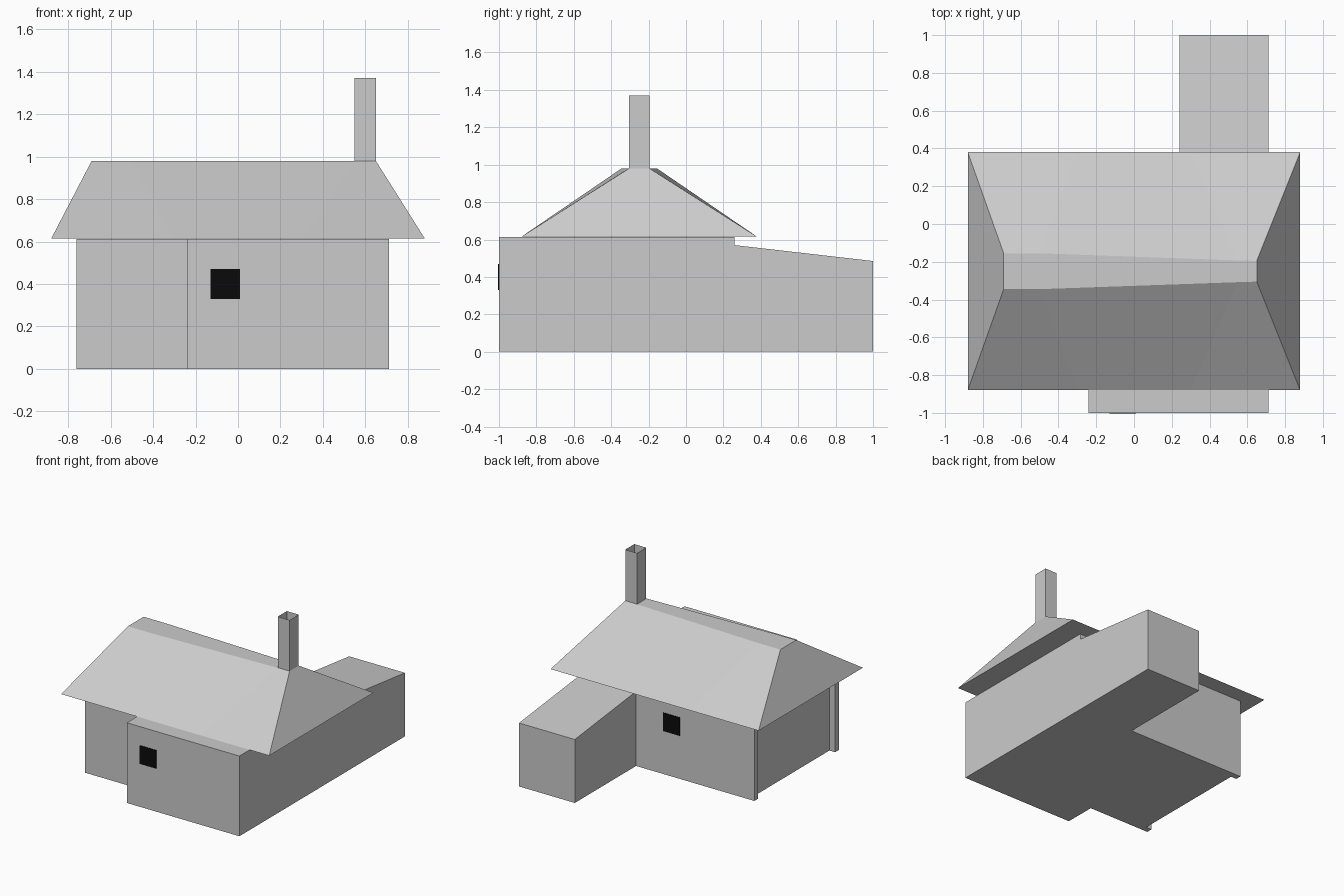
import bpy
import bmesh

cube = bpy.data.objects.get("Cube")
if cube:
    bpy.data.objects.remove(cube, do_unlink=True)


def make_material(name, value):
    mat = bpy.data.materials.new(name)
    mat.use_nodes = True
    colour = (value, value, value, 1)
    mat.diffuse_color = colour
    mat.node_tree.nodes["Principled BSDF"].inputs["Base Color"].default_value = colour
    return mat


GREY = make_material("plain grey", 0.6)
BLACK = make_material("window black", 0.003)


def finish(name, bm, mat, closed=True):
    if closed:
        bmesh.ops.recalc_face_normals(bm, faces=bm.faces)
    mesh = bpy.data.meshes.new(name)
    bm.to_mesh(mesh)
    bm.free()
    mesh.materials.append(mat)
    obj = bpy.data.objects.new(name, mesh)
    bpy.context.collection.objects.link(obj)
    return obj


def extrude_profile(name, points, offset, mat):
    """Closed solid made by sweeping a flat outline along an offset."""
    bm = bmesh.new()
    face = bm.faces.new([bm.verts.new(p) for p in points])
    swept = bmesh.ops.extrude_face_region(bm, geom=[face], use_keep_orig=True)
    verts = [g for g in swept["geom"] if isinstance(g, bmesh.types.BMVert)]
    bmesh.ops.translate(bm, verts=verts, vec=offset)
    return finish(name, bm, mat)


EAVE, RIDGE = 0.615, 0.98
SIDE, END_WALL = 0.712, 0.76
BACK, FRONT = 0.26, -1.0

# Walls: one outline with the front room and the projecting gable-wall ends
footprint = [(SIDE, FRONT), (SIDE, BACK), (-END_WALL, BACK), (-END_WALL, BACK - 0.045),
             (-SIDE, BACK - 0.045), (-SIDE, -END_WALL + 0.045),
             (-END_WALL, -END_WALL + 0.045), (-END_WALL, -END_WALL),
             (-0.24, -END_WALL), (-0.24, FRONT)]
extrude_profile("walls", [(x, y, 0) for x, y in footprint], (0, 0, EAVE - 0.002), GREY)

# Rear wing with a gently sloping top
wing = [(BACK, 0), (1, 0), (1, 0.485), (BACK, 0.57)]
extrude_profile("rear_wing", [(0.24, y, z) for y, z in wing], (SIDE - 0.24, 0, 0), GREY)

# Hipped roof: straight eaves and a flat ridge strip narrowing to the chimney
eave_x = (-0.88, -0.3, 0.3, 0.88)
ridge_x = (-0.69, -0.5, 0.55, 0.65)
bm = bmesh.new()


def rail(xs, ys, z):
    return [bm.verts.new((x, y, z)) for x, y in zip(xs, ys)]


front_eave = rail(eave_x, [-0.88] * 4, EAVE)
front_ridge = rail(ridge_x, (-0.345, -0.345, -0.308, -0.305), RIDGE)
back_ridge = rail(ridge_x, (-0.155, -0.155, -0.193, -0.195), RIDGE)
back_eave = rail(eave_x, [0.38] * 4, EAVE)
rails = [front_eave, front_ridge, back_ridge, back_eave]
for a, b in zip(rails, rails[1:] + rails[:1]):
    for i in range(3):
        bm.faces.new((a[i], a[i + 1], b[i + 1], b[i]))
for i in (0, 3):
    bm.faces.new([r[i] for r in rails])
finish("roof", bm, GREY)

# Chimney: thin open-topped shaft standing on the ridge
bm = bmesh.new()
corners = [(0.55, -0.305), (0.65, -0.305), (0.65, -0.195), (0.55, -0.195)]
low = [bm.verts.new((x, y, RIDGE)) for x, y in corners]
high = [bm.verts.new((x, y, 1.37)) for x, y in corners]
for i in range(4):
    j = (i + 1) % 4
    bm.faces.new((low[i], low[j], high[j], high[i]))
finish("chimney", bm, GREY, closed=False)

# Windows: thin plates on the front and back walls
for name, y, out in (("front_window", FRONT, -0.004), ("back_window", BACK, 0.004)):
    pane = [(-0.13, y, 0.33), (0.01, y, 0.33), (0.01, y, 0.47), (-0.13, y, 0.47)]
    extrude_profile(name, pane, (0, out, 0), BLACK)
